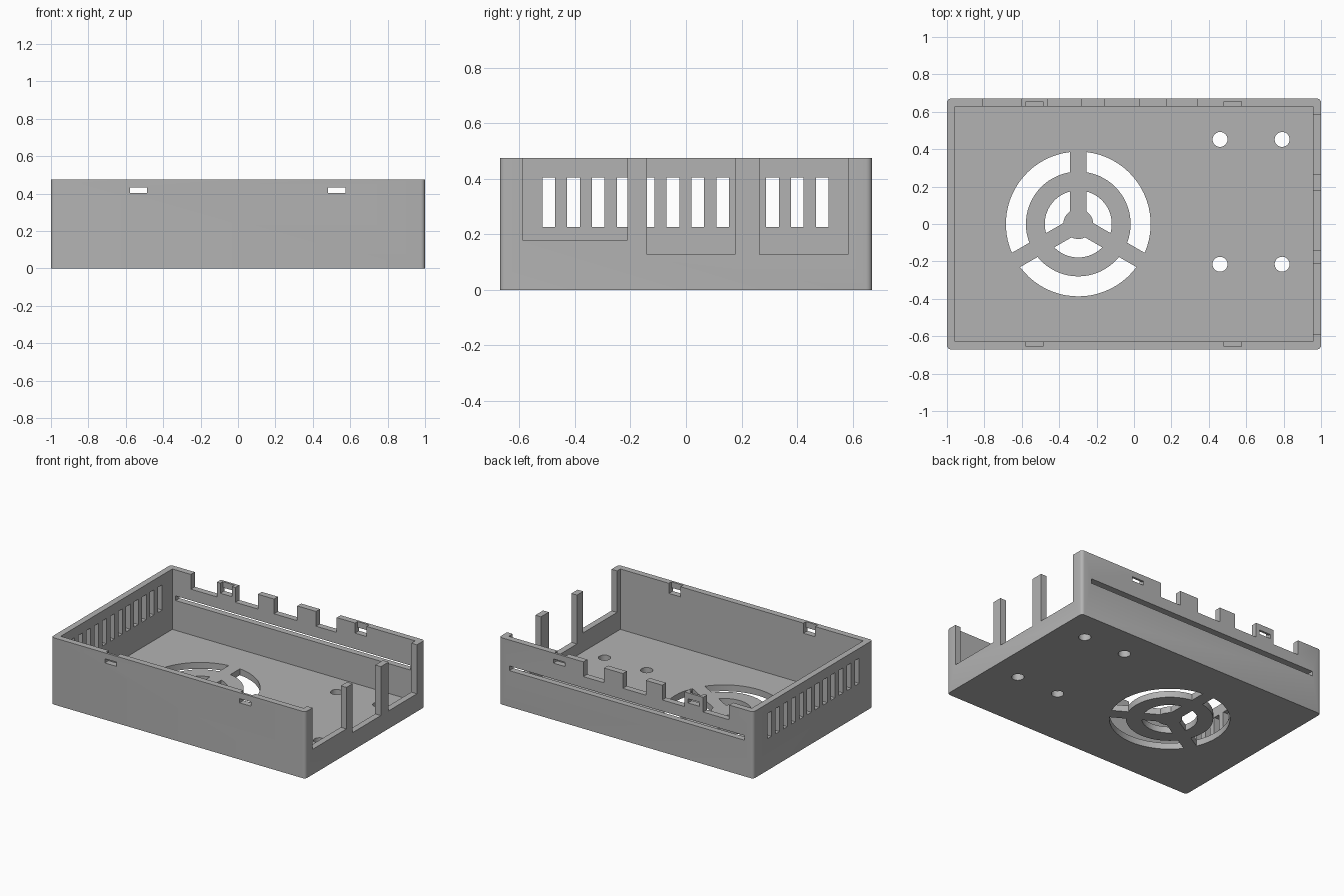
import bpy, bmesh, math
from mathutils import Matrix, Vector

if "Cube" in bpy.data.objects:
    bpy.data.objects.remove(bpy.data.objects["Cube"], do_unlink=True)

X, Y, H = 1.0, 0.671, 0.475      # outer half sizes and height
WALL, FLOOR = 0.044, 0.045
TOP = H + 0.1                    # cutters that open upward end here

grey = bpy.data.materials.new("plain grey")
grey.use_nodes = True
grey.diffuse_color = (0.45, 0.45, 0.45, 1)
grey.node_tree.nodes["Principled BSDF"].inputs["Base Color"].default_value = grey.diffuse_color


def box(bm, x0, x1, y0, y1, z0, z1):
    size = Vector((x1 - x0, y1 - y0, z1 - z0, 1))
    centre = Vector((x0 + x1, y0 + y1, z0 + z1)) / 2
    return bmesh.ops.create_cube(
        bm, size=1, matrix=Matrix.Translation(centre) @ Matrix.Diagonal(size))


def prism(bm, outline, z0, z1):
    face = bm.faces.new([bm.verts.new((x, y, z0)) for x, y in outline])
    top = bmesh.ops.extrude_face_region(bm, geom=[face])["geom"]
    verts = [v for v in top if isinstance(v, bmesh.types.BMVert)]
    bmesh.ops.translate(bm, verts=verts, vec=(0, 0, z1 - z0))
    bmesh.ops.recalc_face_normals(bm, faces=bm.faces)


def make_object(bm, name):
    mesh = bpy.data.meshes.new(name)
    bm.to_mesh(mesh)
    bm.free()
    obj = bpy.data.objects.new(name, mesh)
    bpy.context.collection.objects.link(obj)
    return obj


def cut(bm, name):
    cutter = make_object(bm, name)
    cutter.hide_render = True
    mod = case.modifiers.new(name, 'BOOLEAN')
    mod.operation, mod.solver, mod.object = 'DIFFERENCE', 'EXACT', cutter
    bpy.ops.object.modifier_apply(modifier=mod.name)
    bpy.data.objects.remove(cutter, do_unlink=True)


# Outer block with rounded upright edges
bm = bmesh.new()
box(bm, -X, X, -Y, Y, 0, H)
upright = [e for e in bm.edges if abs(e.verts[0].co.z - e.verts[1].co.z) > 0.1]
bmesh.ops.bevel(bm, geom=upright, offset=0.022, segments=4, profile=0.5, affect='EDGES')
case = make_object(bm, "case_tray")
case.data.materials.append(grey)
bpy.context.view_layer.objects.active = case
case.select_set(True)

# Hollow interior
bm = bmesh.new()
box(bm, -X + WALL, X - WALL, -Y + WALL, Y - WALL, FLOOR, TOP)
cut(bm, "interior")

# Port openings in the +x wall
bm = bmesh.new()
for y0, y1, z0 in ((-0.59, -0.21, 0.18), (-0.14, 0.177, 0.127), (0.265, 0.583, 0.127)):
    box(bm, X - 0.1, X + 0.1, y0, y1, z0, TOP)
cut(bm, "port_openings")

# Row of vent slots in the -x wall
bm = bmesh.new()
for i in range(12):
    y = -0.495 + 0.0896 * i
    box(bm, -X - 0.1, -X + 0.1, y - 0.023, y + 0.023, 0.226, 0.405)
cut(bm, "vent_slots")

# Notches in the back rim and the long slit below them
bm = bmesh.new()
for x0, x1 in ((-0.81, -0.605), (-0.46, -0.283), (-0.155, 0.027), (0.175, 0.338)):
    box(bm, x0, x1, Y - 0.1, Y + 0.1, 0.37, TOP)
box(bm, -0.93, 0.92, Y - 0.1, Y + 0.1, 0.257, 0.29)
cut(bm, "back_notches")

# Clip recesses inside the rim, then the clip holes through it
for depth, z1, name in ((Y - 0.016, TOP, "clip_recesses"), (Y + 0.1, 0.433, "clip_holes")):
    bm = bmesh.new()
    for x in (-0.532, 0.528):
        for side in (-1, 1):
            y0, y1 = sorted((side * (Y - 0.1), side * depth))
            box(bm, x - 0.046, x + 0.046, y0, y1, 0.403, z1)
    cut(bm, name)

# Fan grille: two rings of openings split by three straight spokes
bm = bmesh.new()
FAN_X, SPOKE, STEPS = -0.298, 0.044, 20
for inner, outer in ((0.28, 0.387), (0.08, 0.179)):
    for k in range(3):
        start = math.radians(90 + 120 * k)
        outline = []
        for r, order in ((outer, range(STEPS + 1)), (inner, range(STEPS, -1, -1))):
            gap = math.asin(SPOKE / r)
            for i in order:
                a = start + gap + (math.radians(120) - 2 * gap) * i / STEPS
                outline.append((FAN_X + r * math.cos(a), r * math.sin(a)))
        prism(bm, outline, -0.1, 0.1)
cut(bm, "fan_grille")

# Mounting holes in the floor
bm = bmesh.new()
for x in (0.46, 0.792):
    for y in (-0.215, 0.452):
        bmesh.ops.create_cone(bm, cap_ends=True, segments=32, radius1=0.04, radius2=0.04,
                              depth=0.3, matrix=Matrix.Translation((x, y, 0)))
cut(bm, "mounting_holes")

bpy.ops.object.shade_smooth_by_angle(angle=math.radians(30))
